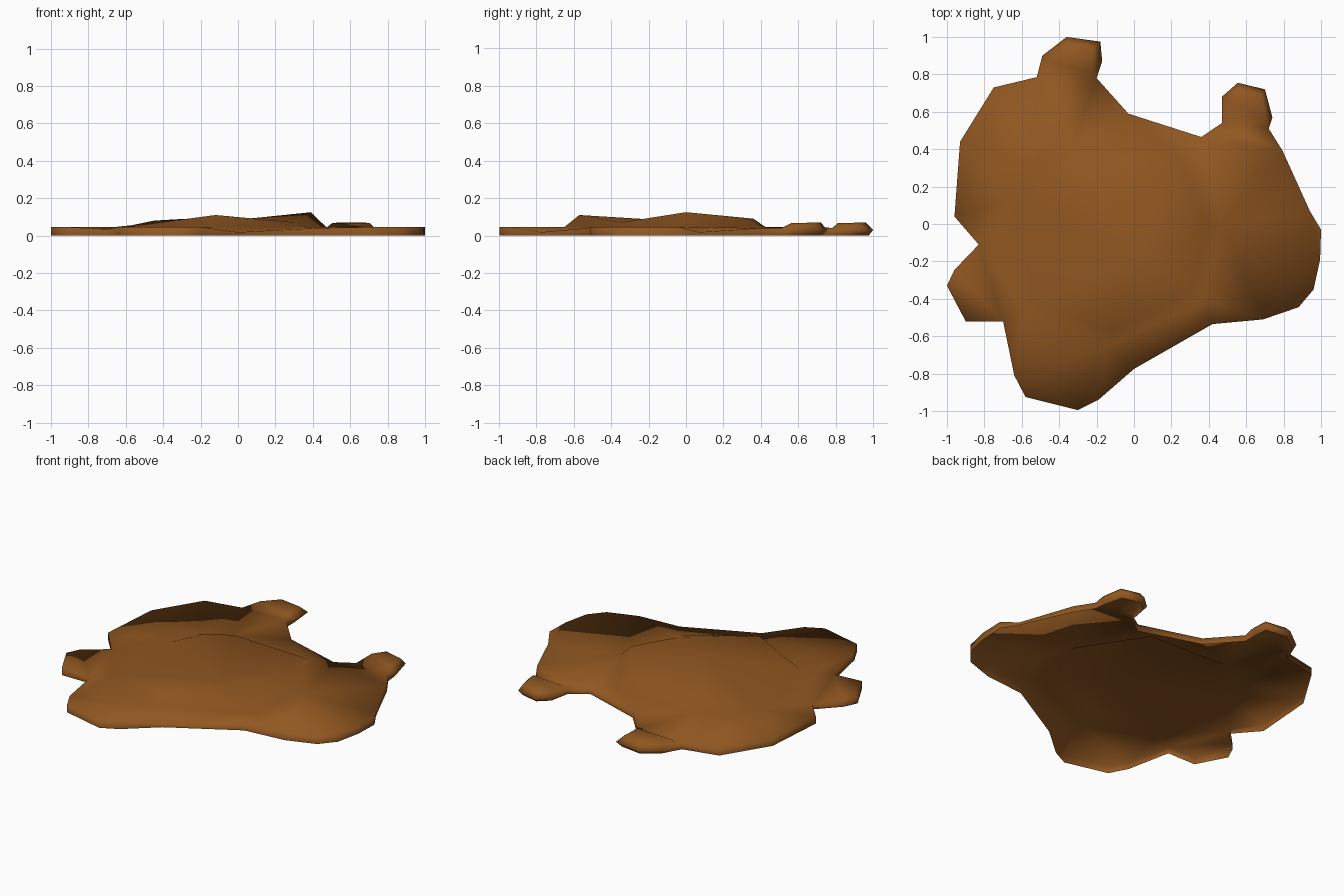
import bpy, bmesh
from mathutils import Vector
from mathutils.geometry import delaunay_2d_cdt

if "Cube" in bpy.data.objects:
    bpy.data.objects.remove(bpy.data.objects["Cube"])

# outline of the hide: x, y, height of the upper rim
OUTLINE = [
    (-.36, 1.0, .03), (-.49, .9, .03), (-.52, .785, .04), (-.75, .73, .045),
    (-.93, .44, .045), (-.96, .04, .045), (-.83, -.11, .03), (-.96, -.245, .045),
    (-1.0, -.33, .045), (-.90, -.52, .045), (-.70, -.52, .035), (-.64, -.81, .045),
    (-.58, -.925, .045), (-.30, -.995, .045), (-.19, -.94, .045), (0, -.775, .018),
    (.42, -.535, .04), (.69, -.51, .045), (.88, -.445, .045), (.96, -.35, .045),
    (.995, -.19, .045), (1.0, -.03, .045), (.94, .07, .018), (.795, .39, .04),
    (.72, .51, .04), (.74, .57, .03), (.70, .72, .03), (.555, .755, .03),
    (.47, .68, .03), (.47, .54, .04), (.36, .465, .045), (-.03, .59, .04),
    (-.2, .78, .04), (-.17, .87, .03), (-.18, .975, .03)]

# raised middle: corners of the ridge
RIDGE = [(.39, 0, .125), (.17, .335, .093), (-.28, .36, .09), (-.45, .28, .08),
         (-.57, .12, .055), (-.53, -.42, .055), (-.12, -.57, .11), (.31, -.35, .07)]

# raised pads on the two back tabs
PADS = [(-.36, .96, .07), (-.22, .94, .07), (-.45, .87, .068), (-.22, .81, .066),
        (.56, .72, .07), (.68, .69, .07), (.505, .65, .068), (.705, .56, .066)]


def rim_foot(x, y, z):
    # the tabs roll under a little, the rest hangs straight down
    if z == .03 and y > .5:
        cx, cy = (-.33, .88) if x < 0 else (.6, .63)
        return (x + (cx - x) * .2, y + (cy - y) * .2, 0)
    return (x, y, 0)


points = list(OUTLINE)
for x, y, z in RIDGE:
    s = 1 + .08 / Vector((x, y)).length
    points += [(x, y, z), (x * s, y * s, .047)]
points += PADS + [(.02, -.2, .087)]

n = len(OUTLINE)
rim = [(i, (i + 1) % n) for i in range(n)]
ring = [n + 2 * i for i in range(len(RIDGE))]
creases = [(a, b) for r in (ring, [i + 1 for i in ring]) for a, b in zip(r, r[1:] + r[:1])]
vs, es, faces, orig, _, _ = delaunay_2d_cdt(
    [Vector(p[:2]) for p in points], rim + creases, [list(range(n))], 1, 1e-5)

# leather hide: one draped sheet, open underneath
bm = bmesh.new()
top = []
for v, o in zip(vs, orig):
    top.append(bm.verts.new((v.x, v.y, points[o[0]][2] if o else .045)))
for f in faces:
    bm.faces.new([top[i] for i in f])

# hanging rim
index = {k: i for i, o in enumerate(orig) for k in o}
low = [bm.verts.new(rim_foot(*p)) for p in OUTLINE]
for a, b in rim:
    bm.faces.new((top[index[a]], low[a], low[b], top[index[b]]))
bmesh.ops.recalc_face_normals(bm, faces=bm.faces)
bm.normal_update()
if sum(f.normal.z for f in bm.faces) < 0:
    bmesh.ops.reverse_faces(bm, faces=bm.faces)
for f in bm.faces:
    f.smooth = True

mesh = bpy.data.meshes.new("leather_hide")
bm.to_mesh(mesh)
bm.free()
hide = bpy.data.objects.new("leather_hide", mesh)
bpy.context.collection.objects.link(hide)

brown = bpy.data.materials.new("leather brown")
brown.diffuse_color = (.28, .095, .015, 1)
brown.use_nodes = True
brown.node_tree.nodes["Principled BSDF"].inputs["Base Color"].default_value = brown.diffuse_color
mesh.materials.append(brown)
